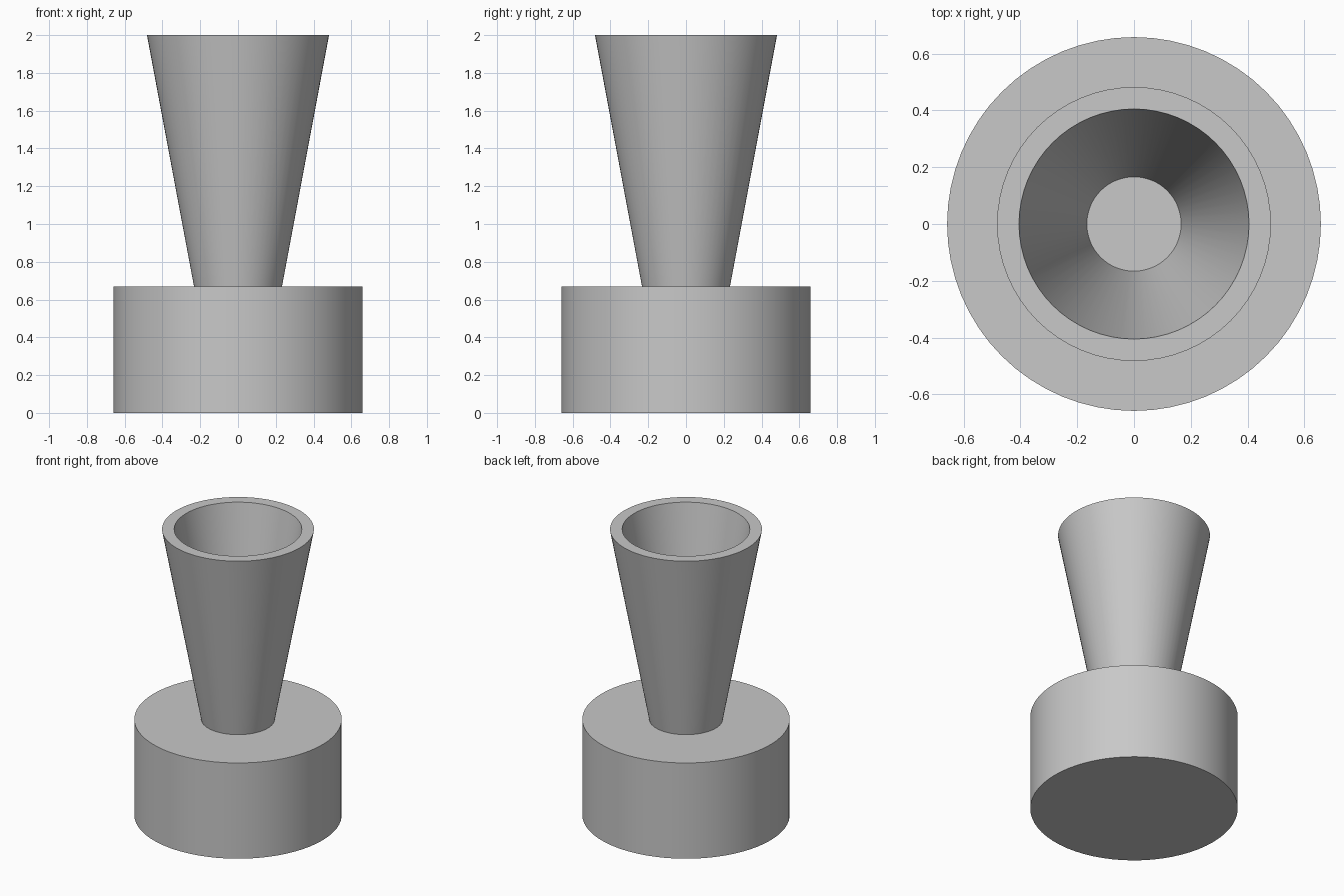
import bpy, bmesh, math

cube = bpy.data.objects.get("Cube")
if cube:
    bpy.data.objects.remove(cube)

SEGMENTS = 64
BASE_TOP = 0.67

grey = bpy.data.materials.new("light grey")
grey.use_nodes = True
color = (0.58, 0.58, 0.58, 1)
grey.diffuse_color = color
grey.node_tree.nodes["Principled BSDF"].inputs["Base Color"].default_value = color


def lathe(name, profile):
    """Revolve an (radius, height) profile around the z axis."""
    bm = bmesh.new()
    verts = [bm.verts.new((r, 0, z)) for r, z in profile]
    edges = [bm.edges.new(pair) for pair in zip(verts, verts[1:])]
    bmesh.ops.spin(bm, geom=verts + edges, cent=(0, 0, 0), axis=(0, 0, 1),
                   angle=math.tau, steps=SEGMENTS)
    bmesh.ops.remove_doubles(bm, verts=bm.verts, dist=0.0001)
    bmesh.ops.recalc_face_normals(bm, faces=bm.faces)
    mesh = bpy.data.meshes.new(name)
    bm.to_mesh(mesh)
    bm.free()
    mesh.materials.append(grey)
    obj = bpy.data.objects.new(name, mesh)
    bpy.context.collection.objects.link(obj)
    bpy.ops.object.select_all(action="DESELECT")
    obj.select_set(True)
    bpy.context.view_layer.objects.active = obj
    bpy.ops.object.shade_smooth_by_angle(angle=math.radians(30))
    return obj


# Solid round base
lathe("base", [(0, 0), (0.658, 0), (0.658, BASE_TOP), (0, BASE_TOP)])

# Hollow flared cup, open at the top; the base closes its floor
lathe("cup", [(0.233, BASE_TOP), (0.482, 2), (0.405, 2), (0.166, BASE_TOP),
              (0.233, BASE_TOP)])
